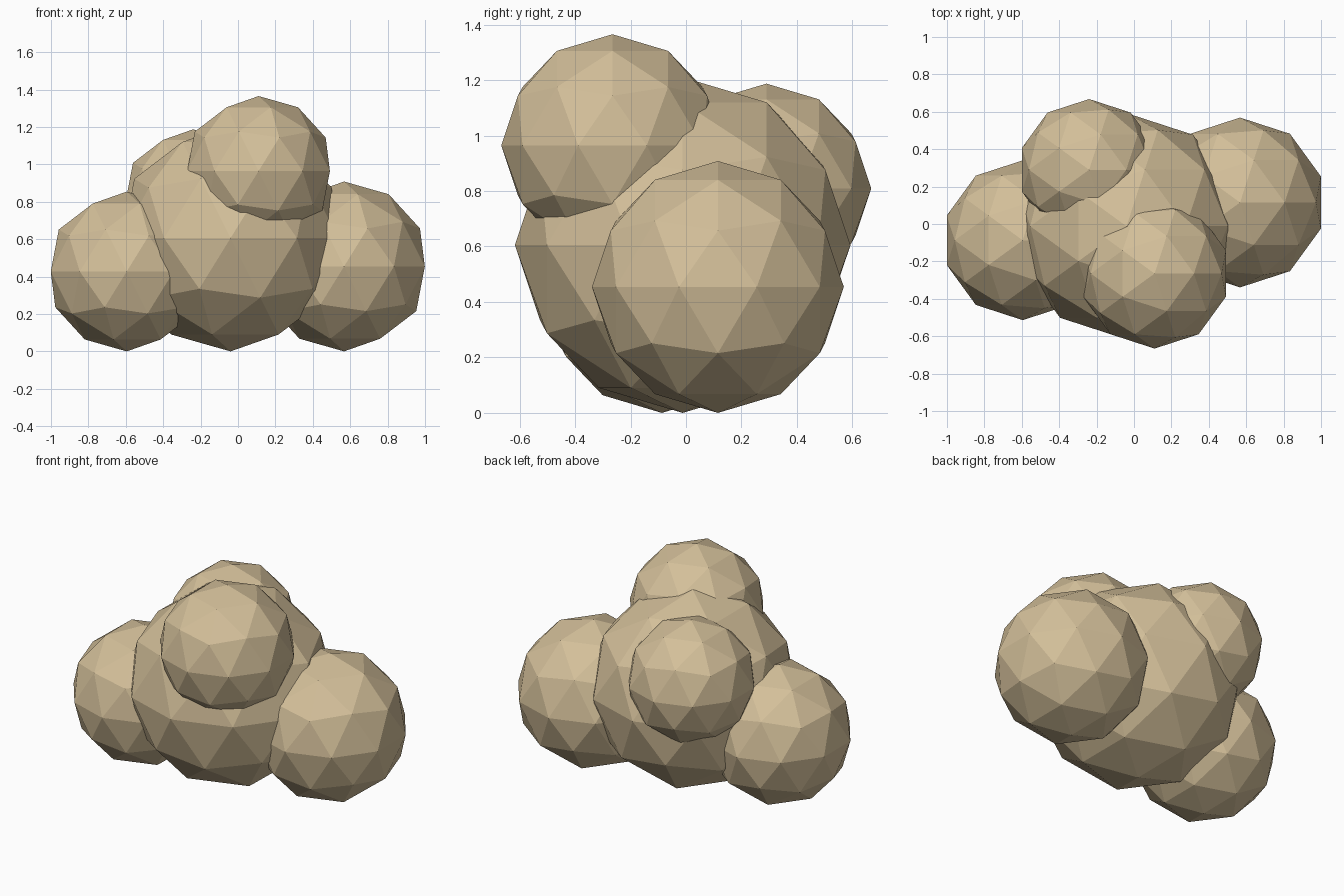
import bpy

cube = bpy.data.objects.get("Cube")
if cube:
    bpy.data.objects.remove(cube, do_unlink=True)

# One flat sandy colour for the whole cluster
sand = bpy.data.materials.new("sand_tan")
sand.use_nodes = True
colour = (0.65, 0.52, 0.32, 1.0)
sand.diffuse_color = colour
sand.node_tree.nodes["Principled BSDF"].inputs["Base Color"].default_value = colour


def puff(name, centre, radius):
    """Add one faceted ball of the cluster."""
    bpy.ops.mesh.primitive_ico_sphere_add(subdivisions=2, radius=radius, location=centre)
    ball = bpy.context.object
    ball.name = ball.data.name = name
    ball.data.materials.append(sand)
    bpy.ops.object.shade_flat()
    return ball


# Large core with four smaller balls pushed into it
puff("core_ball", (-0.04, -0.012, 0.605), 0.605)
puff("left_ball", (0.567, 0.115, 0.454), 0.454)
puff("right_ball", (-0.595, -0.087, 0.427), 0.427)
puff("front_top_ball", (0.11, -0.265, 0.964), 0.401)
puff("back_top_ball", (-0.24, 0.29, 0.809), 0.378)
